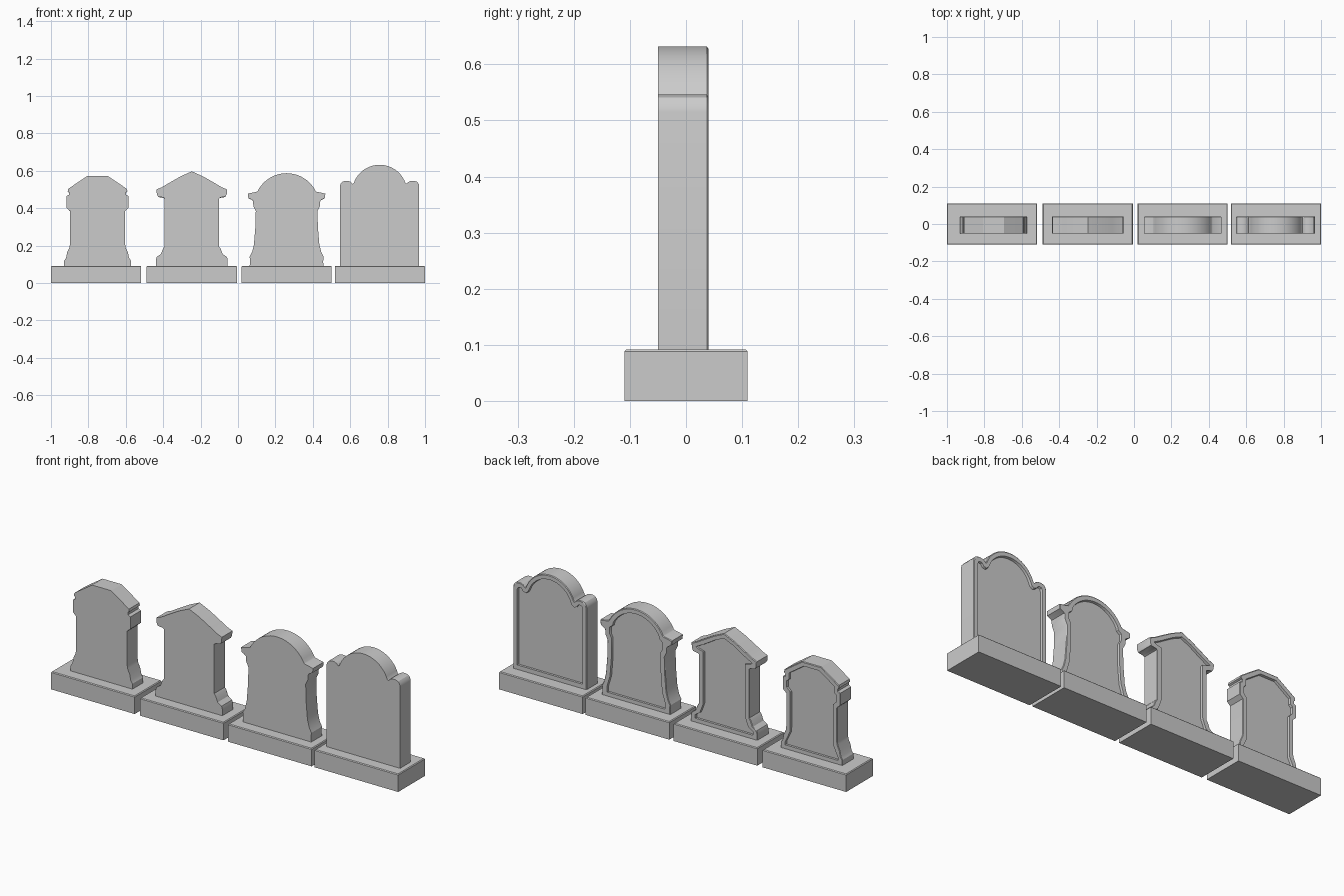
import bpy, bmesh
from math import atan2, sin, cos, radians

if "Cube" in bpy.data.objects:
    bpy.data.objects.remove(bpy.data.objects["Cube"])

FRONT, RIM, BACK, FLOOR = -0.05, 0.037, 0.04, 0.028
FOOT = 0.088


def arc(w, z0, z1, n=10):
    """Right half of a round top, from (w, z0) up to (0, z1)."""
    h = z1 - z0
    r = (w * w + h * h) / (2 * h)
    c = z1 - r
    a = atan2(w, z0 - c)
    return [(r * sin(a * (1 - i / n)), c + r * cos(a * (1 - i / n))) for i in range(n + 1)]


def mirrored(half):
    left = [(-x, z) for x, z in reversed(half) if x > 1e-5]
    return [(max(x, 0), z) for x, z in half] + left


def finish(name, bm, x):
    bmesh.ops.recalc_face_normals(bm, faces=bm.faces)
    me = bpy.data.meshes.new(name)
    bm.to_mesh(me)
    bm.free()
    ob = bpy.data.objects.new(name, me)
    ob.location.x = x
    bpy.context.collection.objects.link(ob)
    bpy.ops.object.select_all(action='DESELECT')
    ob.select_set(True)
    bpy.context.view_layer.objects.active = ob
    bpy.ops.object.shade_smooth_by_angle(angle=radians(30))


def slab(name, x, half, panel):
    """Extruded outline with a chamfered back edge and a sunken back panel."""
    bm = bmesh.new()
    outer, inner = mirrored(half), mirrored(panel)

    def ring(pts, y, s=1.0):
        return [bm.verts.new((px * s, y, FOOT + (pz - FOOT) * (1 - (1 - s) / 2))) for px, pz in pts]

    def walls(a, b):
        for i in range(len(a)):
            j = (i + 1) % len(a)
            bm.faces.new((a[i], a[j], b[j], b[i]))

    def loop_edges(r):
        return [bm.edges.get((r[i], r[(i + 1) % len(r)])) for i in range(len(r))]

    front, edge, back = ring(outer, FRONT), ring(outer, RIM), ring(outer, BACK, 0.985)
    lip, floor = ring(inner, BACK), ring(inner, FLOOR, 0.99)
    walls(front, edge)
    walls(edge, back)
    walls(lip, floor)
    bm.faces.new(front)
    bm.faces.new(floor)
    # raised border between outline and panel
    bmesh.ops.triangle_fill(bm, edges=loop_edges(back) + loop_edges(lip),
                            use_beauty=True, normal=(0, 1, 0))
    finish(name, bm, x)


def plinth(name, x):
    bm = bmesh.new()
    bmesh.ops.create_cube(bm, size=1)
    for v in bm.verts:
        v.co = (v.co.x * 0.482, v.co.y * 0.22, (v.co.z + 0.5) * 0.092)
    top = [e for e in bm.edges if all(v.co.z > 0.05 for v in e.verts)]
    bmesh.ops.bevel(bm, geom=top, offset=0.004, segments=1, affect='EDGES')
    finish(name, bm, x)


# plinths
for i, px in enumerate((-0.759, -0.247, 0.26, 0.759)):
    plinth(f"plinth_{i + 1}", px)

# flat-topped stone with shoulder blocks
slab("flat_top_stone", -0.751,
     [(.178, FOOT), (.178, .12), (.168, .135), (.162, .165), (.15, .19), (.147, .21), (.147, .385),
      (.166, .402), (.166, .465), (.152, .472), (.152, .485), (.16, .49), (.157, .503),
      (.115, .532), (.055, .572), (0, .572)],
     [(.152, .112), (.152, .128), (.125, .185), (.123, .21), (.123, .395), (.143, .415),
      (.143, .448), (.13, .46), (.13, .492), (.045, .55), (0, .55)])

# gabled stone with wide eaves and flared foot
slab("gabled_stone", -0.247,
     [(.192, FOOT), (.192, .125), (.187, .14), (.165, .155), (.153, .185), (.145, .195),
      (.145, .452), (.155, .458), (.18, .462), (.187, .475), (.189, .5), (.16, .512),
      (.13, .53), (.06, .57), (0, .597)],
     [(.166, .112), (.166, .13), (.14, .148), (.125, .185), (.12, .2), (.12, .47),
      (.15, .478), (.163, .485), (.12, .508), (.05, .55), (0, .572)])

# round-topped stone with cornice mouldings
slab("cornice_stone", 0.26,
     [(.198, FOOT), (.195, .115), (.198, .14), (.185, .165), (.175, .205), (.167, .3), (.165, .385),
      (.178, .412), (.18, .44), (.192, .448), (.205, .455), (.207, .478), (.16, .488)]
     + arc(.155, .492, .587),
     [(.168, .112), (.168, .14), (.15, .2), (.142, .3), (.141, .4), (.152, .42), (.152, .455),
      (.135, .468)] + arc(.131, .485, .563))

# round-topped stone with small rounded ears
slab("eared_stone", 0.757,
     [(.212, FOOT), (.212, .515), (.209, .53), (.2, .541), (.186, .546), (.168, .546),
      (.153, .54), (.144, .53)] + arc(.138, .535, .632, 12),
     [(.188, .115), (.188, .508), (.184, .519), (.174, .523), (.164, .521), (.155, .508),
      (.14, .502), (.126, .512)] + arc(.119, .528, .608, 12))
